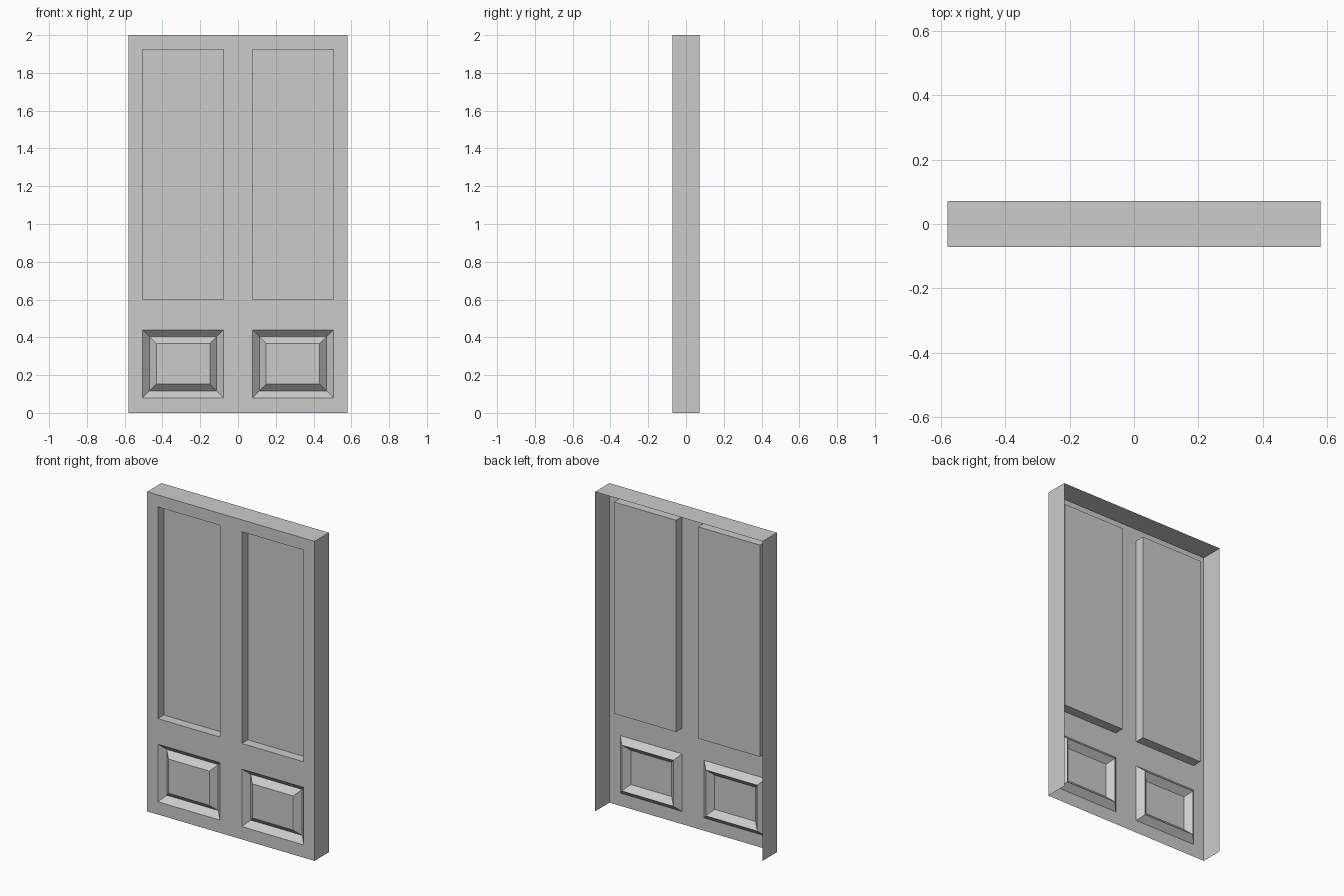
import bpy, bmesh
from mathutils import Vector

if "Cube" in bpy.data.objects:
    bpy.data.objects.remove(bpy.data.objects["Cube"])

W, H, D = 0.58, 2.0, 0.071                 # half width, height, half depth
XS = [-W, -0.505, -0.076, 0.076, 0.505, W]  # stiles and panel columns
ZS = [0, 0.08, 0.44, 0.6, 1.925, H]         # rails and panel rows


def finish(bm, name):
    mesh = bpy.data.meshes.new(name)
    bm.to_mesh(mesh)
    bm.free()
    obj = bpy.data.objects.new(name, mesh)
    bpy.context.collection.objects.link(obj)
    return obj


def push(bm, face, dy):
    bmesh.ops.translate(bm, verts=list(face.verts), vec=Vector((0, dy, 0)))


# Front sheet: a grid of frame cells with four panel cells
bm = bmesh.new()
grid = [[bm.verts.new((x, -D, z)) for z in ZS] for x in XS]
cells = {}
for i in range(5):
    for j in range(5):
        cells[i, j] = bm.faces.new((grid[i][j], grid[i + 1][j],
                                    grid[i + 1][j + 1], grid[i][j + 1]))
frame = [f for (i, j), f in cells.items() if not (i in (1, 3) and j in (1, 3))]
bm.normal_update()

for i in (1, 3):
    # Tall upper panel: straight recess
    sunk = bmesh.ops.extrude_discrete_faces(bm, faces=[cells[i, 3]])["faces"][0]
    push(bm, sunk, 0.06)

    # Low panel: V groove around a raised field
    field = cells[i, 1]
    for dy in (0.036, -0.036):
        bmesh.ops.inset_region(bm, faces=[field], thickness=0.0365,
                               use_even_offset=True, use_boundary=True)
        push(bm, field, dy)
        bm.normal_update()

# Merge the flat frame cells where they meet
inner = [e for e in bm.edges if len(e.link_faces) == 2
         and all(f in frame for f in e.link_faces)]
bmesh.ops.dissolve_limit(bm, angle_limit=0.01, verts=[], edges=inner)
finish(bm, "door_front")

# Casing: left side, top and right side, open at the back and bottom
bm = bmesh.new()
path = [(-W, 0), (-W, H), (W, H), (W, 0)]
rows = [[bm.verts.new((x, y, z)) for y in (-D, D)] for x, z in path]
for a, b in zip(rows, rows[1:]):
    bm.faces.new((a[0], b[0], b[1], a[1]))
finish(bm, "door_casing")
